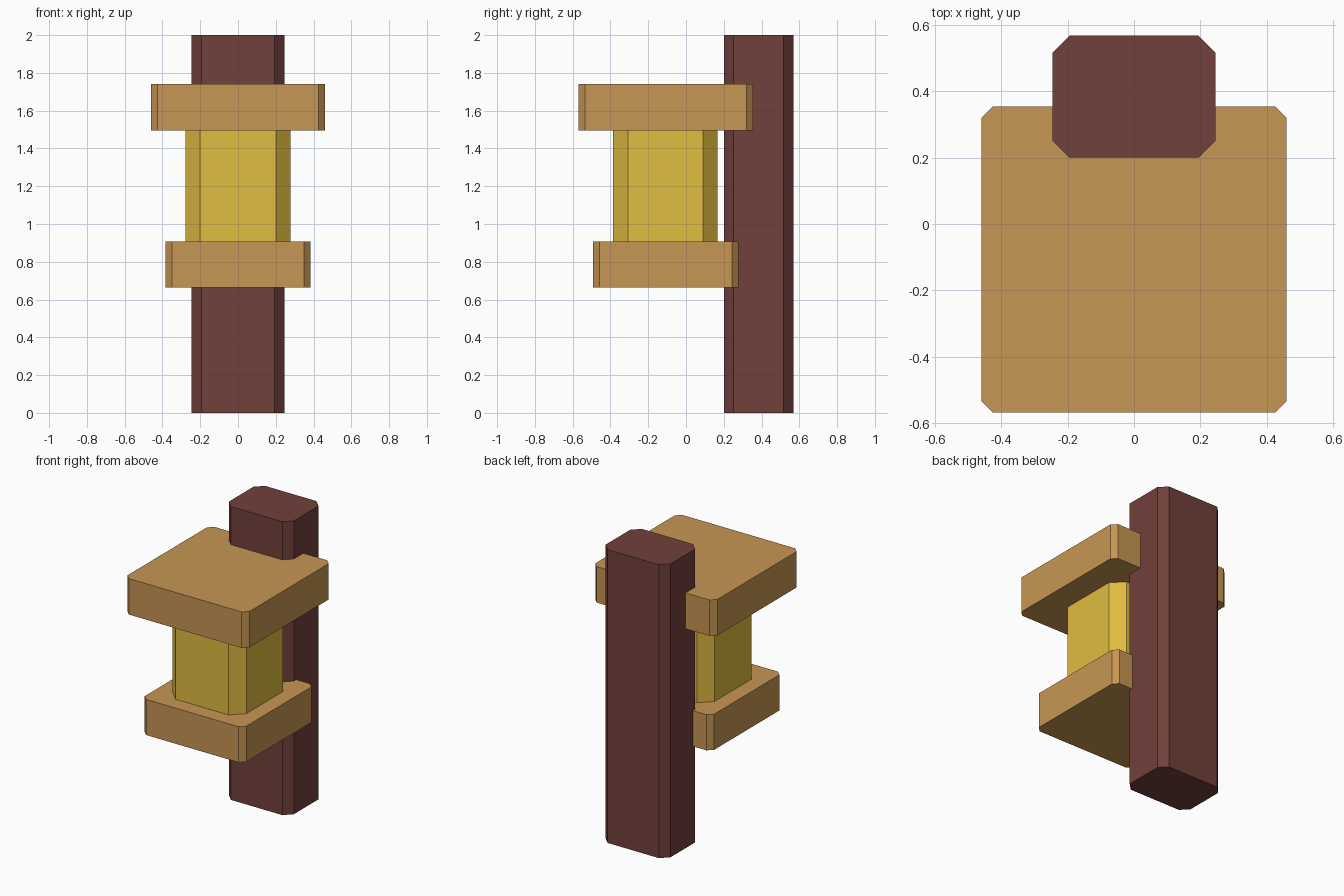
import bpy
import bmesh

if "Cube" in bpy.data.objects:
    bpy.data.objects.remove(bpy.data.objects["Cube"])


def material(name, rgb):
    """Flat material from an sRGB 0-255 colour."""
    lin = [((c / 255 + 0.055) / 1.055) ** 2.4 for c in rgb]
    m = bpy.data.materials.new(name)
    m.diffuse_color = (*lin, 1.0)
    m.use_nodes = True
    m.node_tree.nodes["Principled BSDF"].inputs["Base Color"].default_value = m.diffuse_color
    return m


def chamfered_block(name, half_x, y0, y1, z0, z1, cut, mat):
    """Upright block with its four vertical edges chamfered."""
    x0, x1 = -half_x, half_x
    outline = [(x0 + cut, y0), (x1 - cut, y0), (x1, y0 + cut), (x1, y1 - cut),
               (x1 - cut, y1), (x0 + cut, y1), (x0, y1 - cut), (x0, y0 + cut)]
    bm = bmesh.new()
    base = bm.faces.new([bm.verts.new((x, y, z0)) for x, y in outline])
    top = bmesh.ops.extrude_face_region(bm, geom=[base], use_keep_orig=True)
    verts = [g for g in top["geom"] if isinstance(g, bmesh.types.BMVert)]
    bmesh.ops.translate(bm, verts=verts, vec=(0, 0, z1 - z0))
    bmesh.ops.recalc_face_normals(bm, faces=bm.faces)
    mesh = bpy.data.meshes.new(name)
    bm.to_mesh(mesh)
    bm.free()
    mesh.materials.append(mat)
    obj = bpy.data.objects.new(name, mesh)
    bpy.context.collection.objects.link(obj)
    return obj


dark_wood = material("dark_red_wood", (113, 65, 59))
light_wood = material("light_wood", (199, 150, 83))
glow = material("yellow_glass", (225, 188, 65))

# Post at the back
chamfered_block("post", 0.245, 0.20, 0.568, 0.0, 2.0, 0.051, dark_wood)
# Lantern: cap, glass and base
chamfered_block("lantern_cap", 0.46, -0.568, 0.354, 1.495, 1.74, 0.034, light_wood)
chamfered_block("lantern_glass", 0.278, -0.386, 0.167, 0.908, 1.495, 0.078, glow)
chamfered_block("lantern_base", 0.383, -0.492, 0.277, 0.665, 0.908, 0.034, light_wood)
